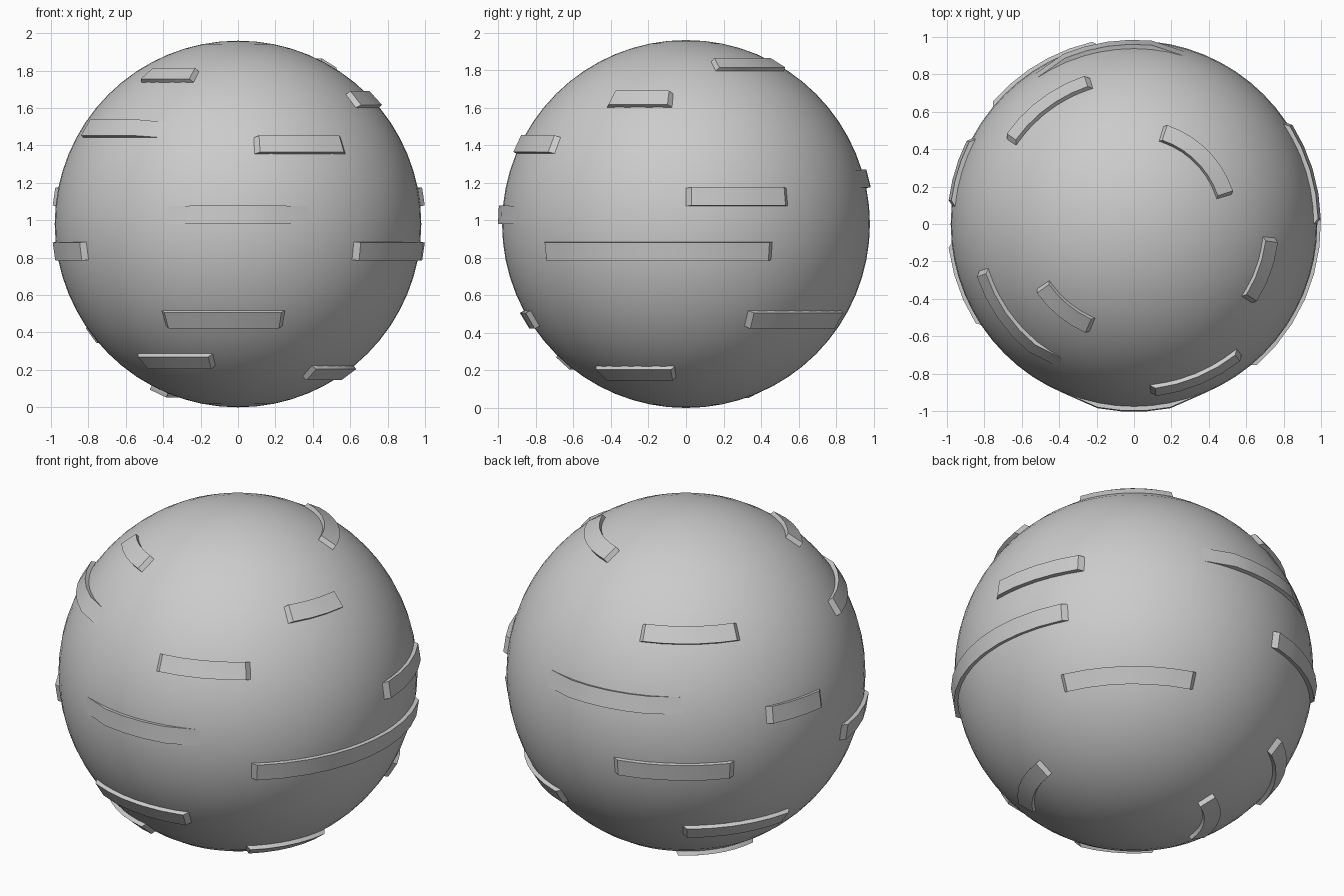
import bpy, bmesh
from math import sin, cos, pi, ceil

if "Cube" in bpy.data.objects:
    bpy.data.objects.remove(bpy.data.objects["Cube"])

R = 0.98            # sphere radius, also the centre height
OUT = 1.004         # outer radius of the raised strips
STEP = 2 * pi / 64  # grid step in both longitude and latitude


def point(u, k, r):
    a, b = u * STEP, k * STEP
    return (r * cos(b) * cos(a), r * cos(b) * sin(a), R + r * sin(b))


def finish(obj):
    bpy.ops.object.select_all(action='DESELECT')
    obj.select_set(True)
    bpy.context.view_layer.objects.active = obj
    bpy.ops.object.shade_smooth_by_angle(angle=pi / 6)


def strip(name, k, u0, u1, ramp0=0.3, ramp1=0.3):
    """Raised strip one latitude row high; ramps sink its ends into the sphere."""
    a, b = u0 + ramp0, u1 - ramp1
    n = max(2, ceil((b - a) / 1.5))
    sections = [(u0, R)] + [(a + (b - a) * i / n, OUT) for i in range(n + 1)] + [(u1, R)]
    bm = bmesh.new()
    rings = []
    for u, r in sections:
        corners = [(k, R - 0.02), (k, r), (k + 1, r), (k + 1, R - 0.02)]
        rings.append([bm.verts.new(point(u, kk, rr)) for kk, rr in corners])
    for p, q in zip(rings, rings[1:]):
        for j in range(4):
            bm.faces.new((p[j], p[(j + 1) % 4], q[(j + 1) % 4], q[j]))
    bm.faces.new(rings[0])
    bm.faces.new(rings[-1][::-1])
    bmesh.ops.recalc_face_normals(bm, faces=bm.faces[:])
    mesh = bpy.data.meshes.new(name)
    bm.to_mesh(mesh)
    bm.free()
    obj = bpy.data.objects.new(name, mesh)
    bpy.context.collection.objects.link(obj)
    finish(obj)


# main sphere
bpy.ops.mesh.primitive_uv_sphere_add(segments=64, ring_count=32, radius=R, location=(0, 0, R))
sphere = bpy.context.object
sphere.name = "sphere_body"
finish(sphere)

# raised strips: row, start and end longitude step, optional long end ramps
strips = [
    (10, 3, 13), (9, -26, -20), (7, -6, -1), (6, 19, 26),
    (5, 35, 43, 0.3, 2), (4, -15, -9),
    (2, 13, 22, 2, 2), (1, 0, 6), (1, 27, 31), (0, -20, -12, 2, 2),
    (-2, -9, 5), (-2, 18, 25), (-2, 33, 38),
    (-6, -21, -13), (-6, 4, 13), (-7, 22, 30),
    (-9, -25, -18), (-10, -9, -1), (-12, 21, 31.5),
]
for i, s in enumerate(strips):
    strip(f"raised_strip_{i + 1:02d}", *s)
